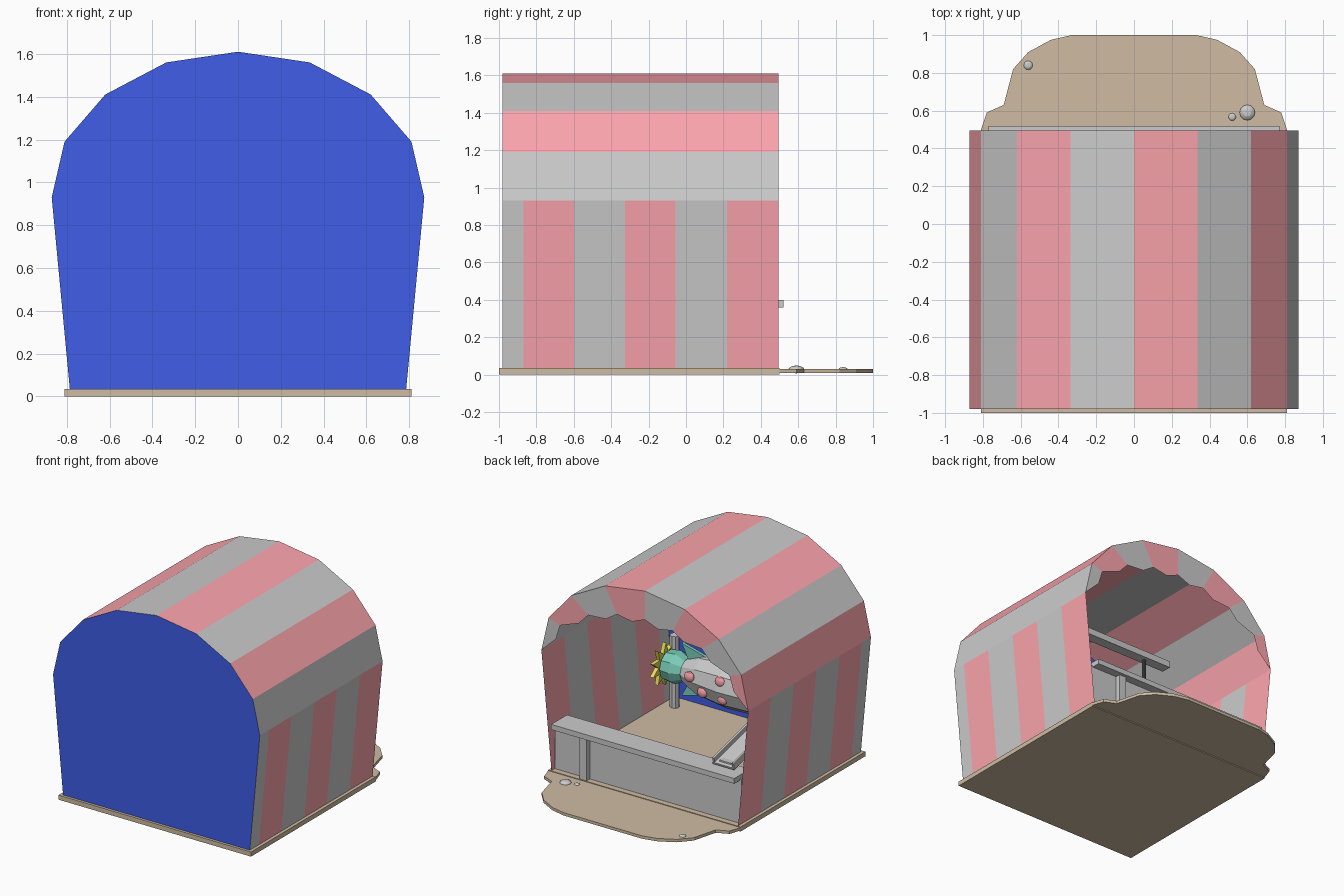
import bpy, bmesh, math
from mathutils import Vector

if "Cube" in bpy.data.objects:
    bpy.data.objects.remove(bpy.data.objects["Cube"])


def mat(name, c):
    m = bpy.data.materials.new(name)
    m.diffuse_color = (*c, 1)
    m.use_nodes = True
    m.node_tree.nodes["Principled BSDF"].inputs["Base Color"].default_value = m.diffuse_color
    return m


RED = mat("red_cloth", (0.98, 0.38, 0.42))
GREY = mat("pale_cloth", (0.8, 0.8, 0.8))
BLUE = mat("blue", (0.05, 0.11, 0.8))
BROWN = mat("brown", (0.62, 0.5, 0.36))
TEAL = mat("teal", (0.2, 0.62, 0.5))
YELLOW = mat("yellow", (0.8, 0.72, 0.1))
BLACK = mat("black", (0.06, 0.06, 0.06))


def mesh(name, verts, faces, mats=(), ids=None):
    me = bpy.data.meshes.new(name)
    me.from_pydata([tuple(v) for v in verts], [], faces)
    ob = bpy.data.objects.new(name, me)
    bpy.context.collection.objects.link(ob)
    for m in mats:
        me.materials.append(m)
    if ids:
        me.polygons.foreach_set("material_index", ids)
    return ob


def patches(name, polys):
    """Sheet of separate polygons, each (points, is_red)."""
    verts, faces, ids = [], [], []
    for pts, red in polys:
        faces.append(range(len(verts), len(verts) + len(pts)))
        verts += pts
        ids.append(int(red))
    ob = mesh(name, verts, [list(f) for f in faces], (GREY, RED), ids)
    bm = bmesh.new()
    bm.from_mesh(ob.data)
    bmesh.ops.remove_doubles(bm, verts=bm.verts, dist=1e-4)
    bm.to_mesh(ob.data)
    bm.free()
    return ob


def prism(name, pts, offset, m=None):
    """Extrude a planar outline along an offset vector."""
    n = len(pts)
    a = [Vector(p) for p in pts]
    b = [p + Vector(offset) for p in a]
    faces = [list(range(n))[::-1], list(range(n, 2 * n))]
    faces += [[i, (i + 1) % n, n + (i + 1) % n, n + i] for i in range(n)]
    ob = mesh(name, a + b, faces, (m,) if m else ())
    bm = bmesh.new()
    bm.from_mesh(ob.data)
    bmesh.ops.recalc_face_normals(bm, faces=bm.faces)
    bm.to_mesh(ob.data)
    bm.free()
    return ob


def box(name, lo, hi, m=None, rot=(0, 0, 0)):
    bpy.ops.mesh.primitive_cube_add(size=1, location=[(a + b) / 2 for a, b in zip(lo, hi)], rotation=rot)
    ob = bpy.context.object
    ob.name = name
    ob.scale = [b - a for a, b in zip(lo, hi)]
    if m:
        ob.data.materials.append(m)
    return ob


def ball(name, loc, r, scale=(1, 1, 1), m=None):
    bpy.ops.mesh.primitive_uv_sphere_add(segments=12, ring_count=6, radius=r, location=loc)
    ob = bpy.context.object
    ob.name = name
    ob.scale = scale
    if m:
        ob.data.materials.append(m)
    bpy.ops.object.shade_smooth_by_angle()
    return ob


# Tent cross-section
Y0, Y1 = -0.98, 0.495
half = [(0.87, 0.93), (0.81, 1.19), (0.62, 1.41), (0.335, 1.56)]
arch = [(-x, z) for x, z in half] + [(0, 1.61)] + half[::-1]

# Striped roof
patches("roof", [([(a[0], Y0, a[1]), (b[0], Y0, b[1]), (b[0], Y1, b[1]), (a[0], Y1, a[1])], i % 2 == 0)
                 for i, (a, b) in enumerate(zip(arch, arch[1:]))])

# Striped side walls
ys = [Y0, -0.87, -0.6, -0.325, -0.055, 0.22, Y1]
for s, side in ((1, "right"), (-1, "left")):
    patches(side + "_wall", [([(s * .785, a, .03), (s * .785, b, .03), (s * .87, b, .93), (s * .87, a, .93)], i % 2)
                             for i, (a, b) in enumerate(zip(ys, ys[1:]))])

# Blue end wall
outline = [(-0.785, 0.03)] + arch + [(0.785, 0.03)]
mesh("end_wall", [(x, Y0, z) for x, z in outline[::-1]], [list(range(len(outline)))], (BLUE,))

# Scalloped valance over the opening
f = [1, .88, .77, .70, .68, .70, .77, .88, 1]


def inward(x, z, k):
    return (x * k, Y1, .93 + (z - .93) * k)


polys = []
for i, (a, b) in enumerate(zip(arch, arch[1:])):
    mid = ((a[0] + b[0]) / 2, (a[1] + b[1]) / 2)
    polys.append(([(a[0], Y1, a[1]), inward(*a, f[i]), inward(*mid, (f[i] + f[i + 1]) / 2 - .05),
                   inward(*b, f[i + 1]), (b[0], Y1, b[1])], i % 2 == 0))
patches("valance", polys)

# Wooden floor and muddy apron
box("floor", (-.81, -1, 0), (.81, .5, .035), BROWN)
rim = [(.81, .5), (.78, .59), (.69, .63), (.64, .82), (.56, .91), (.44, .975), (.33, 1)]
prism("apron", [(x, y, .008) for x, y in rim] + [(-x, y, .008) for x, y in rim[::-1]], (0, 0, .022), BROWN)
for x, y, r in ((.6, .59, .042), (.52, .567, .021), (-.56, .84, .025)):
    ball("stone", (x, y, .028), r, (1, 1, .5))

# Counter
box("counter_top", (-.77, .33, .36), (.77, .52, .40))
box("counter_panel", (-.785, .435, .03), (.785, .455, .37))
box("counter_post", (.49, .455, .03), (.55, .495, .36))

# Sloping tray on the counter
tilt = (-math.radians(14), 0, 0)
box("tray_base", (-.70, .0, .46), (-.52, .43, .475), None, tilt)
for x in (-.70, -.535):
    box("tray_rail", (x, .0, .475), (x + .015, .43, .51), None, tilt)
box("tray_foot", (-.66, .34, .40), (-.56, .40, .44))

# Cross beam and its dark pole
box("cross_beam", (-.64, -.44, 1.24), (.64, -.36, 1.29))
box("beam_pole", (-.44, -.41, .03), (-.42, -.39, 1.25), BLACK)

# Corner pole
bpy.ops.mesh.primitive_cylinder_add(vertices=8, radius=.035, depth=.55, location=(.69, -.85, .305))
bpy.context.object.name = "corner_pole"

# Rocket target: lathed body, nozzle, fins, studs and flame
RY, RZ = -.76, .39
prof = [(.52, .09), (.38, .15), (.15, .18), (-.1, .17), (-.3, .11), (-.45, .01)]
N = 10


def lathe(name, prof, m=None):
    v = [(x, RY + r * math.cos(t * math.tau / N), RZ + r * math.sin(t * math.tau / N)) for x, r in prof for t in range(N)]
    fc = [[k * N + t, k * N + (t + 1) % N, (k + 1) * N + (t + 1) % N, (k + 1) * N + t]
          for k in range(len(prof) - 1) for t in range(N)]
    fc += [list(range(N))[::-1], list(range(len(v) - N, len(v)))]
    return mesh(name, v, fc, (m,) if m else ())


lathe("rocket_body", prof)
lathe("rocket_nozzle", [(.68, .11), (.60, .12), (.52, .08)], TEAL)
for s in (1, -1):
    prism("rocket_fin", [(.3, RY - .012, RZ + s * .13), (.5, RY - .012, RZ + s * .08), (.56, RY - .012, RZ + s * .2)],
          (0, .024, 0), TEAL)
for x, z in ((.40, .43), (.29, .34), (.12, .33), (-.05, .41), (.14, .46)):
    ball("rocket_stud", (x, RY + .15, z), .04, (1, .6, 1), RED)
star = [(.70, RY + r * math.cos(i * math.pi / 10), RZ + r * math.sin(i * math.pi / 10))
        for i in range(20) for r in [.16 if i % 2 else .09]]
prism("rocket_flame", star, (.03, 0, 0), YELLOW)
